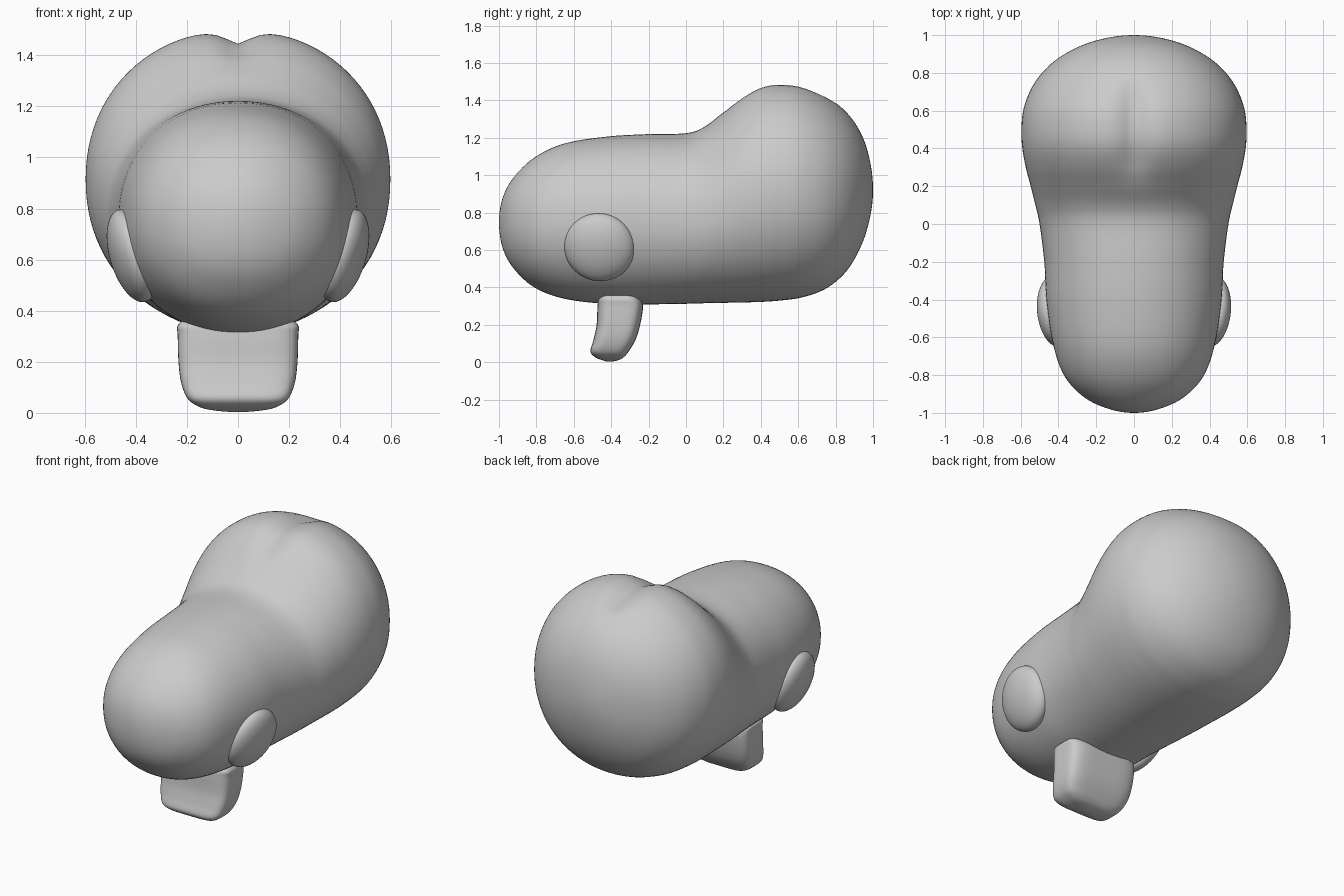
import bpy, bmesh, math
from mathutils import Vector, Matrix

if "Cube" in bpy.data.objects:
    bpy.data.objects.remove(bpy.data.objects["Cube"])


def smooth_rows(rows, steps):
    """Catmull-Rom interpolation; the end rows are rounded poles."""
    def mirrored(end, nxt):
        return Vector((nxt[0], 2 * end[1] - nxt[1], 2 * end[2] - nxt[2], -nxt[3]))
    r = [Vector(v) for v in rows]
    r = [mirrored(r[0], r[1])] + r + [mirrored(r[-1], r[-2])]
    out = []
    for i in range(1, len(r) - 2):
        a, b, c, d = r[i - 1:i + 3]
        for k in range(steps):
            t = k / steps
            out.append(0.5 * (2 * b + (c - a) * t + (2 * a - 5 * b + 4 * c - d) * t * t
                              + (3 * b - a - 3 * c + d) * t ** 3))
    return out + [r[-2]]


def finish(name, bm):
    bmesh.ops.recalc_face_normals(bm, faces=bm.faces)
    for f in bm.faces:
        f.smooth = True
    me = bpy.data.meshes.new(name)
    bm.to_mesh(me)
    bm.free()
    ob = bpy.data.objects.new(name, me)
    bpy.context.collection.objects.link(ob)
    return ob


def loft(name, rows, axis, power, steps=6, n=96, shape=None):
    """Rows are (position on axis, low edge, high edge, half width)."""
    bm = bmesh.new()
    rings = []
    for p, lo, hi, w in smooth_rows(rows, steps):
        ring = []
        for k in range(n):
            a = 2 * math.pi * k / n
            c, s = math.cos(a), math.sin(a)
            x = w * math.copysign(abs(c) ** (2 / power), c)
            q = (lo + hi) / 2 + (hi - lo) / 2 * math.copysign(abs(s) ** (2 / power), s)
            co = Vector((x, p, q)) if axis == 'Y' else Vector((x, q, p))
            if shape and s > 0:
                co = shape(co, s)
            ring.append(bm.verts.new(co))
        rings.append(ring)
    for r0, r1 in zip(rings, rings[1:]):
        for k in range(n):
            j = (k + 1) % n
            bm.faces.new((r0[k], r0[j], r1[j], r1[k]))
    bmesh.ops.remove_doubles(bm, verts=bm.verts, dist=0.0003)
    return finish(name, bm)


# Body: long rounded form with a raised rear
body_rows = [
    (-1.00, 0.75, 0.75, 0.00), (-0.98, 0.61, 0.88, 0.13), (-0.92, 0.50, 0.99, 0.26),
    (-0.81, 0.40, 1.095, 0.365), (-0.65, 0.34, 1.17, 0.425), (-0.42, 0.312, 1.207, 0.462),
    (-0.20, 0.31, 1.22, 0.475), (0.00, 0.313, 1.225, 0.50), (0.10, 0.316, 1.26, 0.522),
    (0.20, 0.318, 1.34, 0.547), (0.30, 0.32, 1.425, 0.573), (0.40, 0.323, 1.483, 0.591),
    (0.50, 0.33, 1.50, 0.596), (0.62, 0.347, 1.485, 0.582), (0.75, 0.395, 1.425, 0.525),
    (0.86, 0.49, 1.335, 0.425), (0.94, 0.63, 1.215, 0.29), (0.985, 0.78, 1.07, 0.145),
    (1.00, 0.92, 0.92, 0.00)]


# Shallow cleft along the top of the raised rear
def cleft(co, s):
    depth = 0.055 * math.exp(-((co.y - 0.50) / 0.24) ** 4)
    co.z -= depth * math.exp(-(abs(co.x) / 0.075) ** 1.5) * s
    return co


loft("body", body_rows, 'Y', 2.1, shape=cleft)

# Foot: broad rounded stump under the front
foot_rows = [
    (0.003, -0.41, -0.41, 0.00), (0.012, -0.45, -0.36, 0.11), (0.03, -0.49, -0.33, 0.165),
    (0.06, -0.511, -0.305, 0.20), (0.12, -0.495, -0.27, 0.223), (0.20, -0.478, -0.245, 0.233),
    (0.30, -0.473, -0.23, 0.236), (0.345, -0.465, -0.25, 0.234), (0.37, -0.43, -0.29, 0.18),
    (0.38, -0.36, -0.36, 0.00)]
loft("foot", foot_rows, 'Z', 4.5)

# Side discs: tilted lens shapes on both flanks
for side, name in ((1, "right_disc"), (-1, "left_disc")):
    bm = bmesh.new()
    bmesh.ops.create_uvsphere(bm, u_segments=48, v_segments=32, radius=1)
    normal = Vector((side, -0.11, -0.30))
    turn = normal.to_track_quat('Z', 'Y').to_matrix().to_4x4()
    place = Matrix.Translation((side * 0.415, -0.463, 0.615))
    bm.transform(place @ turn @ Matrix.Diagonal((0.188, 0.188, 0.085, 1)))
    finish(name, bm)
